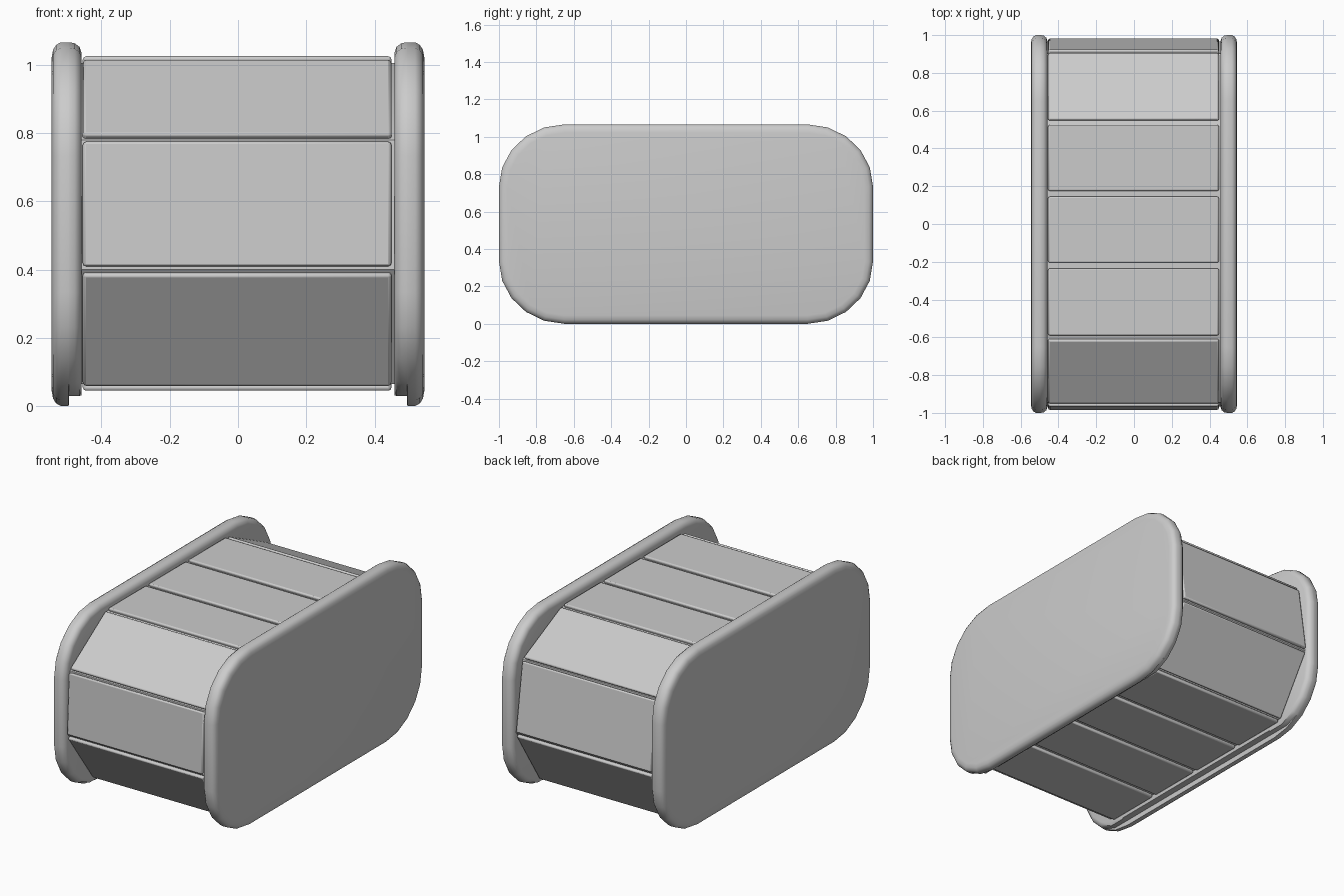
import bpy, bmesh, math
from mathutils import Vector

if "Cube" in bpy.data.objects:
    bpy.data.objects.remove(bpy.data.objects["Cube"])


def make_object(name, bm, bevel=0.0):
    bmesh.ops.recalc_face_normals(bm, faces=bm.faces[:])
    mesh = bpy.data.meshes.new(name)
    bm.to_mesh(mesh)
    bm.free()
    ob = bpy.data.objects.new(name, mesh)
    bpy.context.collection.objects.link(ob)
    if bevel:
        mod = ob.modifiers.new("soft_edges", 'BEVEL')
        mod.width = bevel
        mod.segments = 2
    bpy.ops.object.select_all(action='DESELECT')
    ob.select_set(True)
    bpy.context.view_layer.objects.active = ob
    bpy.ops.object.shade_smooth_by_angle(angle=math.radians(35))
    return ob


def loft(loops):
    """Skin a list of equal-length point loops and close both ends."""
    bm = bmesh.new()
    rings = [[bm.verts.new(p) for p in loop] for loop in loops]
    n = len(rings[0])
    for a, b in zip(rings, rings[1:]):
        for i in range(n):
            j = (i + 1) % n
            bm.faces.new((a[i], a[j], b[j], b[i]))
    bm.faces.new(rings[0])
    bm.faces.new(rings[-1])
    return bm


def rounded_outline(inset, floor=0.0, steps=5):
    pts = []
    for q, (sy, sz) in enumerate(((1, 1), (-1, 1), (-1, -1), (1, -1))):
        for k in range(steps + 1):
            a = math.pi / 2 * (q + k / steps)
            y = sy * 0.65 + (0.35 - inset) * math.cos(a)
            z = 0.533 + sz * 0.2 + (0.333 - inset) * math.sin(a)
            pts.append((y, max(z, floor)))
    return pts


# End plates with rounded rims, stepped along the inner bottom edge
rim = ((0.458, 0.032, 0.03), (0.464, 0.014, 0.03), (0.478, 0.003, 0.03),
       (0.495, 0.0, 0.03), (0.496, 0.0, 0.0), (0.519, 0.0, 0.0),
       (0.533, 0.008, 0.0), (0.542, 0.022, 0.0), (0.546, 0.045, 0.0))
for side, label in ((-1, "left"), (1, "right")):
    make_object(label + "_end_plate", loft(
        [[(side * x, y, z) for y, z in rounded_outline(i, f)] for x, i, f in rim]))

# Outline of the slatted body, one corner per slat joint
joints = [(0.54, 1.025), (0.16, 1.025), (-0.22, 1.025), (-0.605, 1.025),
          (-0.965, 0.79), (-0.985, 0.395), (-0.73, 0.045), (-0.36, 0.045),
          (0.0, 0.045), (0.37, 0.045), (0.75, 0.045), (0.985, 0.41), (0.92, 0.845)]

# Inner drum seen through the gaps
core = [(y * 0.98, 0.535 + (z - 0.535) * 0.96) for y, z in joints]
make_object("inner_drum", loft([[(x, y, z) for y, z in core] for x in (-0.465, 0.465)]))

# Slats around the drum
for i, start in enumerate(joints):
    a, b = Vector(start), Vector(joints[(i + 1) % len(joints)])
    along = (b - a).normalized()
    inward = Vector((-along.y, along.x))
    a, b = a + along * 0.012, b - along * 0.012
    profile = (a, b, b + inward * 0.05 - along * 0.015, a + inward * 0.05 + along * 0.015)
    make_object("slat_%02d" % (i + 1),
                loft([[(x, p.x, p.y) for p in profile] for x in (-0.455, 0.45)]), 0.01)
